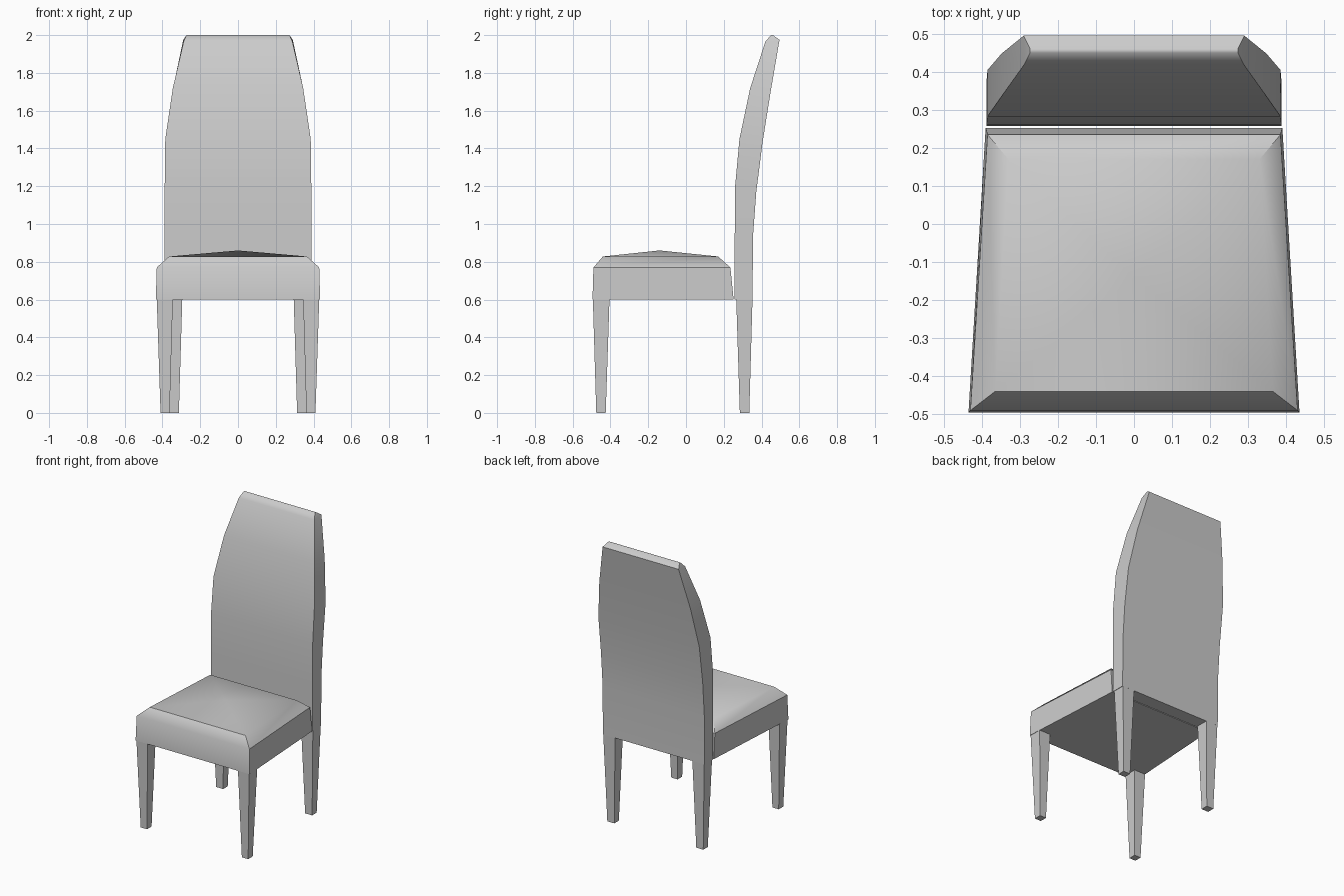
import bpy, bmesh, math

cube = bpy.data.objects.get("Cube")
if cube:
    bpy.data.objects.remove(cube, do_unlink=True)

grey = bpy.data.materials.new("plain_grey")
grey.use_nodes = True
colour = (0.6, 0.6, 0.6, 1)
grey.diffuse_color = colour
grey.node_tree.nodes["Principled BSDF"].inputs["Base Color"].default_value = colour


def loft(name, rings, apex=None, smooth=0):
    """Skin stacked four-corner rings, closed below and above (or to an apex)."""
    bm = bmesh.new()
    loops = [[bm.verts.new(p) for p in ring] for ring in rings]
    for a, b in zip(loops, loops[1:]):
        for i in range(4):
            j = (i + 1) % 4
            bm.faces.new((a[i], a[j], b[j], b[i]))
    bm.faces.new(loops[0][::-1])
    if apex:
        tip = bm.verts.new(apex)
        for i in range(4):
            bm.faces.new((loops[-1][i], loops[-1][(i + 1) % 4], tip))
    else:
        bm.faces.new(loops[-1])
    bmesh.ops.recalc_face_normals(bm, faces=bm.faces)
    mesh = bpy.data.meshes.new(name)
    bm.to_mesh(mesh)
    bm.free()
    mesh.materials.append(grey)
    ob = bpy.data.objects.new(name, mesh)
    bpy.context.collection.objects.link(ob)
    if smooth:
        bpy.ops.object.select_all(action='DESELECT')
        ob.select_set(True)
        bpy.context.view_layer.objects.active = ob
        bpy.ops.object.shade_smooth_by_angle(angle=math.radians(smooth))
    return ob


def trapezoid(z, front_w, back_w, front_y, back_y):
    return [(-front_w, front_y, z), (front_w, front_y, z),
            (back_w, back_y, z), (-back_w, back_y, z)]


# Padded seat, wider at the front, with a gently raised cushion
loft("seat", [
    trapezoid(0.60, 0.435, 0.39, -0.495, 0.252),
    trapezoid(0.77, 0.43, 0.385, -0.49, 0.235),
    trapezoid(0.828, 0.365, 0.33, -0.44, 0.17),
], apex=(0, -0.14, 0.86), smooth=40)

# Tall curved backrest: front edge (y, z), back edge (y, z), half widths
profile = [
    (0.258, 0.60, 0.352, 0.60, 0.388, 0.388),
    (0.258, 0.94, 0.355, 0.94, 0.388, 0.388),
    (0.26, 1.20, 0.372, 1.17, 0.388, 0.388),
    (0.283, 1.45, 0.405, 1.43, 0.385, 0.385),
    (0.34, 1.72, 0.448, 1.70, 0.345, 0.348),
    (0.42, 1.965, 0.495, 1.975, 0.288, 0.29),
    (0.45, 2.00, 0.46, 2.00, 0.273, 0.273),
]
loft("backrest", [
    [(-fw, fy, fz), (fw, fy, fz), (bw, by, bz), (-bw, by, bz)]
    for fy, fz, by, bz, fw, bw in profile
], smooth=50)


def leg(name, side, top, foot):
    """Tapered leg; top and foot are (inner x, outer x, front y, back y)."""
    def ring(box, z):
        x0, x1, y0, y1 = box
        return [(side * x, y, z) for x, y in ((x0, y0), (x1, y0), (x1, y1), (x0, y1))]
    loft(name, [ring(foot, 0), ring(top, 0.602)])


# Four tapered legs
for word, side in (("left", 1), ("right", -1)):
    leg("front_leg_" + word, side, (0.345, 0.43, -0.493, -0.405), (0.362, 0.41, -0.475, -0.425))
    leg("back_leg_" + word, side, (0.295, 0.385, 0.266, 0.352), (0.313, 0.366, 0.285, 0.335))
